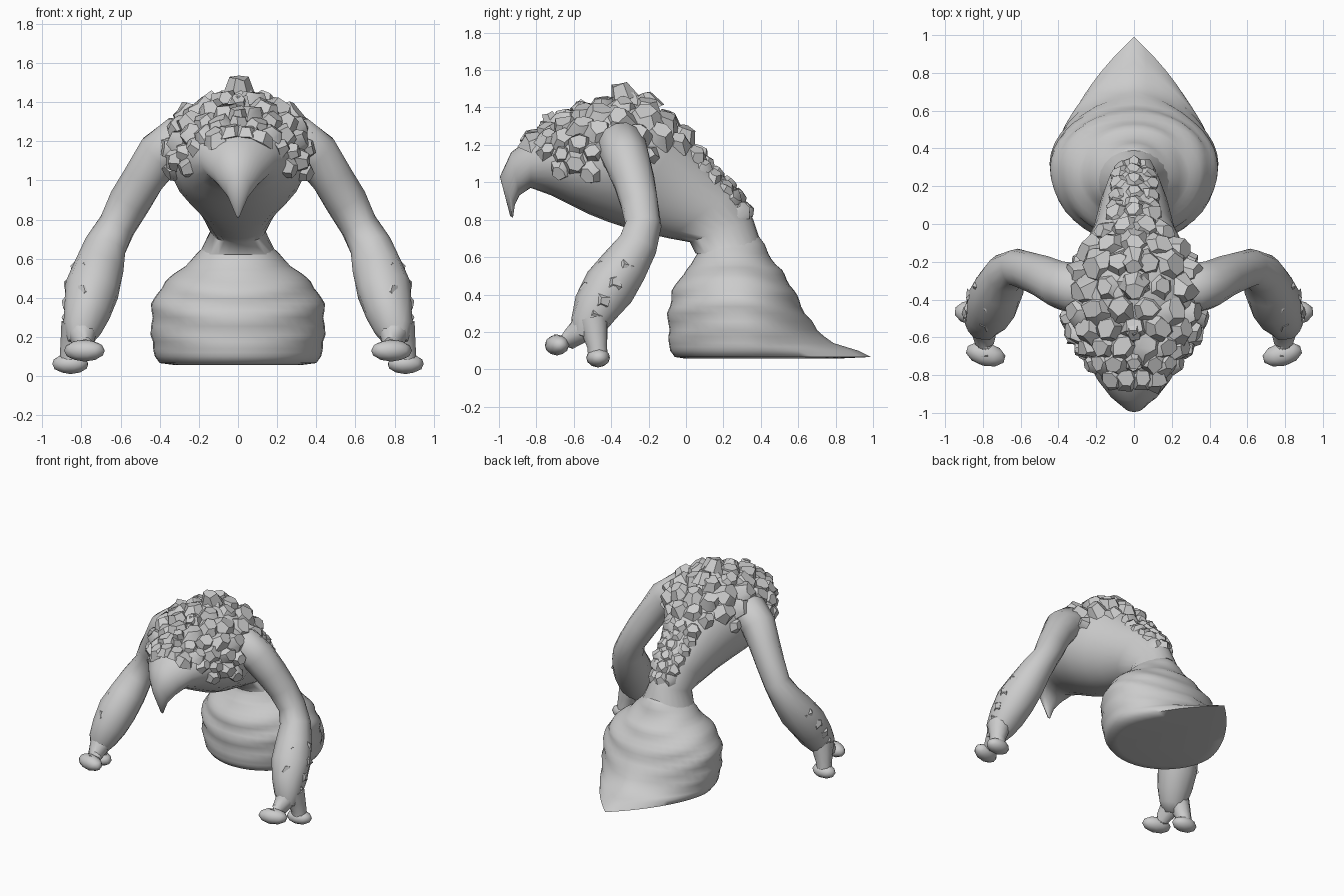
import bpy, bmesh, math, random
from mathutils import Vector, Matrix

if "Cube" in bpy.data.objects:
    bpy.data.objects.remove(bpy.data.objects["Cube"])

random.seed(4)
stone = bpy.data.materials.new("pale grey")
stone.diffuse_color = (0.6, 0.6, 0.6, 1)
stone.use_nodes = True
stone.node_tree.nodes["Principled BSDF"].inputs["Base Color"].default_value = stone.diffuse_color


def finish(bm, name, mirror=False, angle=40):
    bmesh.ops.recalc_face_normals(bm, faces=bm.faces)
    me = bpy.data.meshes.new(name)
    bm.to_mesh(me)
    bm.free()
    me.materials.append(stone)
    ob = bpy.data.objects.new(name, me)
    bpy.context.collection.objects.link(ob)
    if mirror:
        ob.modifiers.new("Mirror", 'MIRROR')
    bpy.ops.object.select_all(action='DESELECT')
    ob.select_set(True)
    bpy.context.view_layer.objects.active = ob
    bpy.ops.object.shade_smooth_by_angle(angle=math.radians(angle))
    return ob


def loft(bm, rings):
    """Skin a list of equal point rings and cap both ends."""
    vs = [[bm.verts.new(p) for p in r] for r in rings]
    n = len(vs[0])
    for a, b in zip(vs, vs[1:]):
        for i in range(n):
            bm.faces.new((a[i], a[(i + 1) % n], b[(i + 1) % n], b[i]))
    bm.faces.new(vs[0])
    bm.faces.new(vs[-1])


def tube(bm, path, n=12, rough=0.0):
    """Rounded limb through (x, y, z, radius) points."""
    pts = [Vector(p[:3]) for p in path]
    rings = []
    for i, p in enumerate(pts):
        d = (pts[min(i + 1, len(pts) - 1)] - pts[max(i - 1, 0)]).normalized()
        u = d.cross(Vector((0, 1, 0.3))).normalized()
        v = d.cross(u)
        rings.append([p + path[i][3] * random.uniform(1 - rough, 1 + rough)
                      * (u * math.cos(t) + v * math.sin(t))
                      for t in (2 * math.pi * k / n for k in range(n))])
    loft(bm, rings)


def chunk(bm, pos, normal, back, r, h):
    """One worn scale: a low lump with its rear edge raised."""
    side = normal.cross(back).normalized()
    along = side.cross(normal)
    m = Matrix((side, along, normal)).transposed().to_4x4()
    m.translation = pos
    tilt = Matrix.Rotation(random.uniform(0, 0.4), 4, 'X')
    spin = Matrix.Rotation(random.uniform(-0.5, 0.5), 4, 'Z')
    got = bmesh.ops.create_cone(bm, cap_ends=True, segments=6, radius1=r, radius2=r * 0.55,
                                depth=h, matrix=m @ tilt @ spin)
    for v in got["verts"]:
        v.co += Vector([random.uniform(-.12, .12) * r for _ in range(3)])


# Body and hooked head: top (y, z), bottom (y, z), half width
BODY = [((.42, .62), (.05, .62), .20), ((.36, .80), (.02, .68), .14),
        ((.27, .97), (-.09, .70), .18), ((.11, 1.12), (-.22, .73), .22),
        ((-.02, 1.28), (-.33, .76), .285), ((-.17, 1.40), (-.42, .79), .345),
        ((-.37, 1.45), (-.52, .83), .37), ((-.54, 1.38), (-.62, .88), .335),
        ((-.70, 1.32), (-.72, .93), .255), ((-.83, 1.24), (-.83, .97), .19),
        ((-.935, 1.16), (-.89, .93), .125), ((-.995, 1.03), (-.915, .88), .06),
        ((-.94, .82), (-.925, .81), .008)]


def body_point(s, t):
    """Surface point and normal at ring position s, angle t from the top."""
    i = min(int(s), len(BODY) - 2)
    f = s - i
    mix = lambda a, b: a + (b - a) * f
    a, b = BODY[i], BODY[i + 1]
    top = Vector((0, mix(a[0][0], b[0][0]), mix(a[0][1], b[0][1])))
    bot = Vector((0, mix(a[1][0], b[1][0]), mix(a[1][1], b[1][1])))
    w = mix(a[2], b[2])
    half = (top - bot) / 2
    p = (top + bot) / 2 + half * math.cos(t) + Vector((w * math.sin(t), 0, 0))
    nrm = half.normalized() * math.cos(t) / half.length + Vector((math.sin(t) / w, 0, 0))
    return p, nrm.normalized()


bm = bmesh.new()
N = 24
loft(bm, [[body_point(s, 2 * math.pi * k / N)[0] for k in range(N)] for s in range(len(BODY))])
finish(bm, "body_and_head", angle=60)

# Scales over the back, shoulders and head
bm = bmesh.new()
back = Vector((0, 1, 0.1))
for row in range(10):
    s = 3.3 + row * 0.62
    w = BODY[min(int(s), 12)][2]
    limit = 0.8 if s < 4.3 else 2.05 if 5.8 < s < 8.2 else 1.5
    if s > 8.6:
        limit = 0.75
    for k in range(6):
        t = (k + 0.5 * (row % 2)) * 0.42
        if t > limit:
            continue
        p, nrm = body_point(s, t)
        r = (0.035 + 0.16 * w) * random.uniform(.85, 1.2)
        if t > 1.1:
            r *= 0.75
        h = r * random.uniform(.6, 1.05)
        for sx in ((1, -1) if k or row % 2 else (1,)):
            chunk(bm, Vector((p.x * sx, p.y, p.z)), Vector((nrm.x * sx, nrm.y, nrm.z)), back, r, h)
# Tall crest scales on the midline
for y, z, r in ((-.34, 1.48, .085), (-.20, 1.43, .075), (-.56, 1.385, .07), (-.72, 1.32, .06)):
    chunk(bm, Vector((0, y, z)), Vector((0, -.3, 1)).normalized(), back, r, .1)
# Small scales along the lower spine
for s in (1.4, 1.8, 2.2, 2.6, 3.0):
    for t in (-.5, 0, .5):
        p, nrm = body_point(s, t)
        chunk(bm, p, nrm, Vector((0, 1, -1)), .06, .035)
finish(bm, "back_scales", angle=45)

# Draped lower body: z, front y, back y, half width, y of widest point, tail sharpness
SKIRT = [(.057, .0, .80, .33, .34, .6), (.066, -.06, .99, .40, .34, .85), (.10, -.085, .92, .425, .34, .8),
         (.14, -.09, .79, .435, .33, .6), (.21, -.095, .70, .44, .32, .3), (.30, -.095, .64, .445, .3, .1),
         (.37, -.085, .60, .435, .3, 0), (.42, -.07, .58, .42, .29, 0), (.48, -.04, .54, .37, .28, 0),
         (.53, .0, .51, .315, .27, 0), (.56, .03, .48, .275, .26, 0), (.62, .06, .44, .215, .25, 0),
         (.67, .055, .42, .165, .24, 0), (.71, .04, .39, .13, .22, 0)]
levels = SKIRT[:3]
for a, b in zip(SKIRT[2:], SKIRT[3:]):  # extra levels to carry the folds
    levels += [tuple(p + (q - p) * f for p, q in zip(a, b)) for f in (.5, 1)]
bm = bmesh.new()
rings = []
for z, y0, y1, w, yc, sharp in levels:
    ring = []
    for k in range(40):
        t = 2 * math.pi * k / 40
        c, sn = math.cos(t), math.sin(t)
        if c > 0:  # rear half tapers towards the tail
            f = 2 * abs(math.asin(sn)) / math.pi
            wx = abs(sn) * (1 - sharp) + (1 - (1 - f) ** 1.5) * sharp
            y = yc + (y1 - yc) * (c * (1 - sharp) + (1 - f) * sharp)
            x = math.copysign(wx * w, sn)
        else:
            x, y = w * sn, yc + (yc - y0) * c
        # hanging folds that sag towards the front and the tail
        strength = .022 * max(0, min(1, (z - .12) / .1, (.66 - z) / .08))
        fold = 1 + strength * math.sin(2 * math.pi * z / .14 + 2.2 * math.cos(2 * t) + c)
        ring.append((x * fold, yc + (y - yc) * fold, z))
    rings.append(ring)
loft(bm, rings)
finish(bm, "draped_lower_body", angle=80)

# Arms
bm = bmesh.new()
tube(bm, [(.22, -.36, 1.19, .11), (.31, -.34, 1.19, .135), (.40, -.32, 1.13, .125), (.48, -.28, 1.01, .11),
          (.555, -.25, .89, .105), (.62, -.23, .77, .098), (.68, -.26, .66, .11), (.715, -.33, .55, .13),
          (.745, -.41, .44, .138), (.775, -.48, .33, .122), (.80, -.525, .24, .098), (.81, -.55, .17, .06)],
     14, .045)
finish(bm, "arms", mirror=True, angle=60)

# Two stubby fingers on each hand with broad knobbed ends
bm = bmesh.new()
tube(bm, [(.80, -.51, .28, .08), (.795, -.57, .20, .068), (.79, -.63, .155, .052), (.785, -.69, .14, .05)], 10)
tube(bm, [(.82, -.50, .26, .085), (.84, -.485, .18, .068), (.855, -.475, .12, .055), (.858, -.47, .06, .055)], 10)
for pos, size, turn in (((.785, -.69, .13), (.108, .062, .056), .25),
                        ((.857, -.47, .062), (.095, .064, .052), .1)):
    m = Matrix.Translation(pos) @ Matrix.Rotation(turn, 4, 'Z') @ Matrix.Diagonal((*size, 1))
    bmesh.ops.create_icosphere(bm, subdivisions=2, radius=1, matrix=m)
finish(bm, "fingers", mirror=True, angle=60)

# Thorny scales on the outer forearms
bm = bmesh.new()
for x, y, z in ((.77, -.28, .62), (.82, -.34, .55), (.855, -.40, .46), (.865, -.46, .37),
                (.78, -.44, .55), (.86, -.50, .30), (.73, -.39, .60), (.79, -.53, .43)):
    chunk(bm, Vector((x, y, z)), Vector((.75, -.5, .45)).normalized(), Vector((0, .6, .8)), .055, .045)
finish(bm, "forearm_scales", mirror=True, angle=45)
